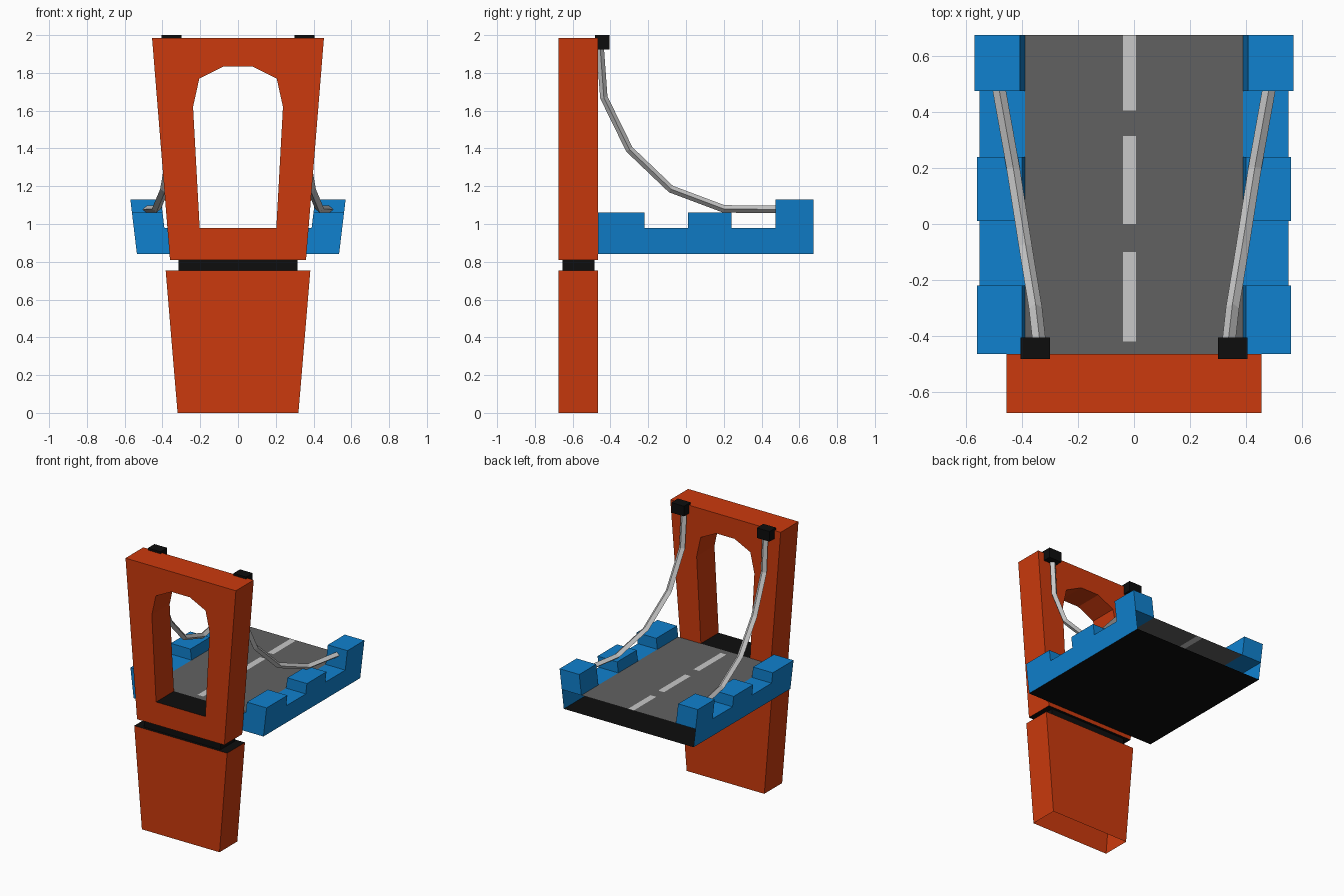
import bpy, bmesh
from mathutils import Vector

if "Cube" in bpy.data.objects:
    bpy.data.objects.remove(bpy.data.objects["Cube"])


def mat(name, r, g, b):
    m = bpy.data.materials.new(name)
    m.diffuse_color = (r, g, b, 1)
    m.use_nodes = True
    m.node_tree.nodes["Principled BSDF"].inputs["Base Color"].default_value = m.diffuse_color
    return m


ORANGE = mat("orange", 0.60, 0.042, 0.004)
BLUE = mat("blue", 0.005, 0.22, 0.62)
BLACK = mat("black", 0.004, 0.004, 0.004)
ROAD = mat("road grey", 0.12, 0.12, 0.12)
LIGHT = mat("light grey", 0.58, 0.58, 0.58)


def finish(bm, name, mats, rule=None, recalc=True):
    bmesh.ops.remove_doubles(bm, verts=bm.verts, dist=1e-5)
    if recalc:
        bmesh.ops.recalc_face_normals(bm, faces=bm.faces)
    bm.normal_update()
    if rule:
        for f in bm.faces:
            f.material_index = rule(f)
    me = bpy.data.meshes.new(name)
    bm.to_mesh(me)
    bm.free()
    for m in mats:
        me.materials.append(m)
    ob = bpy.data.objects.new(name, me)
    bpy.context.collection.objects.link(ob)
    return ob


def face(bm, pts):
    return bm.faces.new([bm.verts.new(p) for p in pts])


def prism(bm, prof, y0, y1, skip=lambda a, b: False):
    """Front profile of (x, z) points, extruded along y; skip leaves a side open."""
    face(bm, [(x, y0, z) for x, z in prof])
    face(bm, [(x, y1, z) for x, z in reversed(prof)])
    for a, b in zip(prof, prof[1:] + prof[:1]):
        if not skip(a, b):
            face(bm, [(a[0], y0, a[1]), (a[0], y1, a[1]), (b[0], y1, b[1]), (b[0], y0, b[1])])


Y0, Y1, YB = -0.675, -0.465, 0.675        # tower front, tower back, deck end
BOT, TOP = 0.84, 0.98                     # deck underside and road level

# Lower tower: open underneath, black top
bm = bmesh.new()
prism(bm, [(-0.32, 0), (0.32, 0), (0.383, 0.755), (-0.383, 0.755)], Y0, Y1,
      lambda a, b: a[1] == 0 and b[1] == 0)
finish(bm, "lower_tower", [ORANGE, BLACK], lambda f: int(abs(f.normal.z) > 0.9))

# Black joint between the tower halves
bm = bmesh.new()
prism(bm, [(-0.315, 0.75), (0.315, 0.75), (0.315, 0.815), (-0.315, 0.815)], -0.655, -0.485)
finish(bm, "tower_joint", [BLACK])

# Upper tower with archway: two mirrored halves, black underside and sill
half = [(0, 0.81), (0.36, 0.81), (0.455, 1.985), (0, 1.985), (0, 1.835), (0.075, 1.835),
        (0.205, 1.77), (0.238, 1.62), (0.203, TOP), (0, TOP)]
bm = bmesh.new()
for s in (1, -1):
    prism(bm, [(s * x, z) for x, z in half], Y0, Y1, lambda a, b: a[0] == 0 and b[0] == 0)
finish(bm, "upper_tower", [ORANGE, BLACK],
       lambda f: int(abs(f.normal.z) > 0.9 and f.calc_center_median().z < 1))

# Road surface with dashes cut in
xs = [-0.39, -0.039, 0.008, 0.39]
ys = [Y1, -0.42, -0.10, 0.0, 0.315, 0.405, YB]
bm = bmesh.new()
for i in range(3):
    for j in range(6):
        f = face(bm, [(xs[i], ys[j], TOP), (xs[i + 1], ys[j], TOP),
                      (xs[i + 1], ys[j + 1], TOP), (xs[i], ys[j + 1], TOP)])
        f.material_index = int(i == 1 and j % 2 == 1)
finish(bm, "road", [ROAD, LIGHT], recalc=False)

# Black deck underside
bm = bmesh.new()
face(bm, [(-0.535, Y1, BOT), (-0.535, YB, BOT), (0.535, YB, BOT), (0.535, Y1, BOT)])
finish(bm, "deck_underside", [BLACK], recalc=False)


def outer(z):
    return 0.535 + 0.12 * (z - BOT)


def inner(z):
    return 0.39 + 0.12 * (z - TOP)


blocks = [(Y1, -0.22, 1.06), (0.01, 0.24, 1.06), (0.475, YB, 1.13)]
for s, side in ((1, "right"), (-1, "left")):
    # Side wall: outer panel, ledge and front end; the far end stays open
    bm = bmesh.new()
    ob, ot, it = s * outer(BOT), s * outer(TOP), s * inner(TOP)
    quads = [[(ob, Y1, BOT), (ob, YB, BOT), (ot, YB, TOP), (ot, Y1, TOP)],
             [(it, Y1, TOP), (ot, Y1, TOP), (ot, YB, TOP), (it, YB, TOP)],
             [(s * 0.362, Y1, BOT), (ob, Y1, BOT), (ot, Y1, TOP), (it, Y1, TOP), (s * 0.374, Y1, TOP)]]
    for q in quads:
        f = face(bm, q)
        f.normal_update()
        if f.normal.dot(f.calc_center_median() - Vector((0, 0.1, 0.85))) < 0:
            f.normal_flip()
    finish(bm, side + "_deck_side", [BLUE], recalc=False)

    # Battlement blocks
    bm = bmesh.new()
    for a, b, h in blocks:
        prism(bm, [(it, TOP), (ot, TOP), (s * outer(h), h), (s * inner(h), h)], a, b)
    finish(bm, side + "_battlements", [BLUE])

    # Cable anchor on top of the tower
    bm = bmesh.new()
    prism(bm, [(s * 0.30, 1.925), (s * 0.405, 1.925), (s * 0.405, 2.0), (s * 0.30, 2.0)], -0.483, -0.405)
    finish(bm, side + "_cable_anchor", [BLACK])

    # Four-sided sagging cable
    path = [Vector((s * x, y, z)) for x, y, z in (
        (0.335, -0.455, 1.94), (0.337, -0.435, 1.67), (0.352, -0.30, 1.395),
        (0.388, -0.08, 1.185), (0.432, 0.20, 1.08), (0.482, 0.48, 1.077))]
    bm = bmesh.new()
    rings = []
    for i, p in enumerate(path):
        t = path[min(i + 1, 5)] - path[max(i - 1, 0)]
        n = t.cross(Vector((1, 0, 0))).normalized() * 0.02
        u = Vector((0.024, 0, 0))
        rings.append([bm.verts.new(p + d) for d in (u, n, -u, -n)])
    for r, q in zip(rings, rings[1:]):
        for k in range(4):
            bm.faces.new([r[k], r[(k + 1) % 4], q[(k + 1) % 4], q[k]])
    bm.faces.new(rings[0])
    bm.faces.new(rings[-1])
    finish(bm, side + "_cable", [LIGHT])
